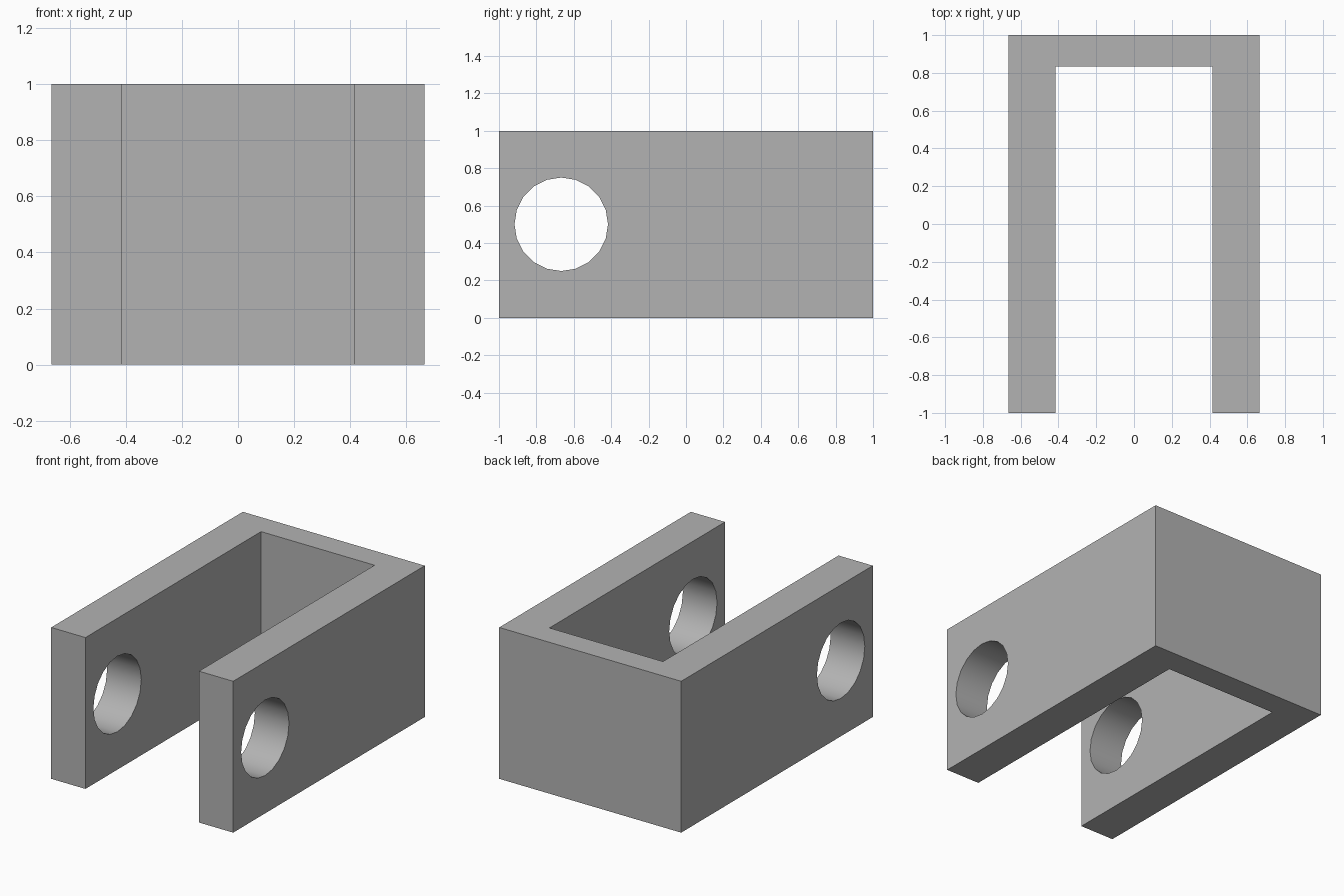
import bpy
import bmesh
from math import radians

cube = bpy.data.objects.get("Cube")
if cube:
    bpy.data.objects.remove(cube, do_unlink=True)

HALF_W, HALF_L, HEIGHT = 0.665, 1.0, 1.0
INNER_W, INNER_BACK = 0.415, 0.833
HOLE_Y, HOLE_R = -0.667, 0.25

grey = bpy.data.materials.new("plain grey")
grey.use_nodes = True
colour = (0.45, 0.45, 0.45, 1.0)
grey.diffuse_color = colour
grey.node_tree.nodes["Principled BSDF"].inputs["Base Color"].default_value = colour

# U-shaped bracket, open at the front
half = [(HALF_W, HALF_L), (HALF_W, -HALF_L), (INNER_W, -HALF_L), (INNER_W, INNER_BACK)]
outline = half + [(-x, y) for x, y in reversed(half)]
bm = bmesh.new()
base = bm.faces.new([bm.verts.new((x, y, 0)) for x, y in outline])
top = bmesh.ops.extrude_face_region(bm, geom=[base])["geom"]
bmesh.ops.translate(bm, vec=(0, 0, HEIGHT),
                    verts=[v for v in top if isinstance(v, bmesh.types.BMVert)])
bmesh.ops.recalc_face_normals(bm, faces=bm.faces)
mesh = bpy.data.meshes.new("clevis_bracket")
bm.to_mesh(mesh)
bm.free()
bracket = bpy.data.objects.new("clevis_bracket", mesh)
bpy.context.collection.objects.link(bracket)
mesh.materials.append(grey)

# Pin hole through both arms
bpy.ops.mesh.primitive_cylinder_add(vertices=20, radius=HOLE_R, depth=2,
                                    location=(0, HOLE_Y, HEIGHT / 2),
                                    rotation=(0, radians(90), 0))
cutter = bpy.context.object
cutter.name = "pin_hole_cutter"
cutter.hide_render = True
cutter.data.materials.append(grey)
cut = bracket.modifiers.new("pin_hole", "BOOLEAN")
cut.operation = "DIFFERENCE"
cut.solver = "EXACT"
cut.object = cutter

# Apply the cut, then smooth only the hole walls
bpy.ops.object.select_all(action="DESELECT")
bracket.select_set(True)
bpy.context.view_layer.objects.active = bracket
bpy.ops.object.modifier_apply(modifier=cut.name)
bpy.data.objects.remove(cutter, do_unlink=True)
bpy.ops.object.shade_smooth_by_angle(angle=radians(30))
